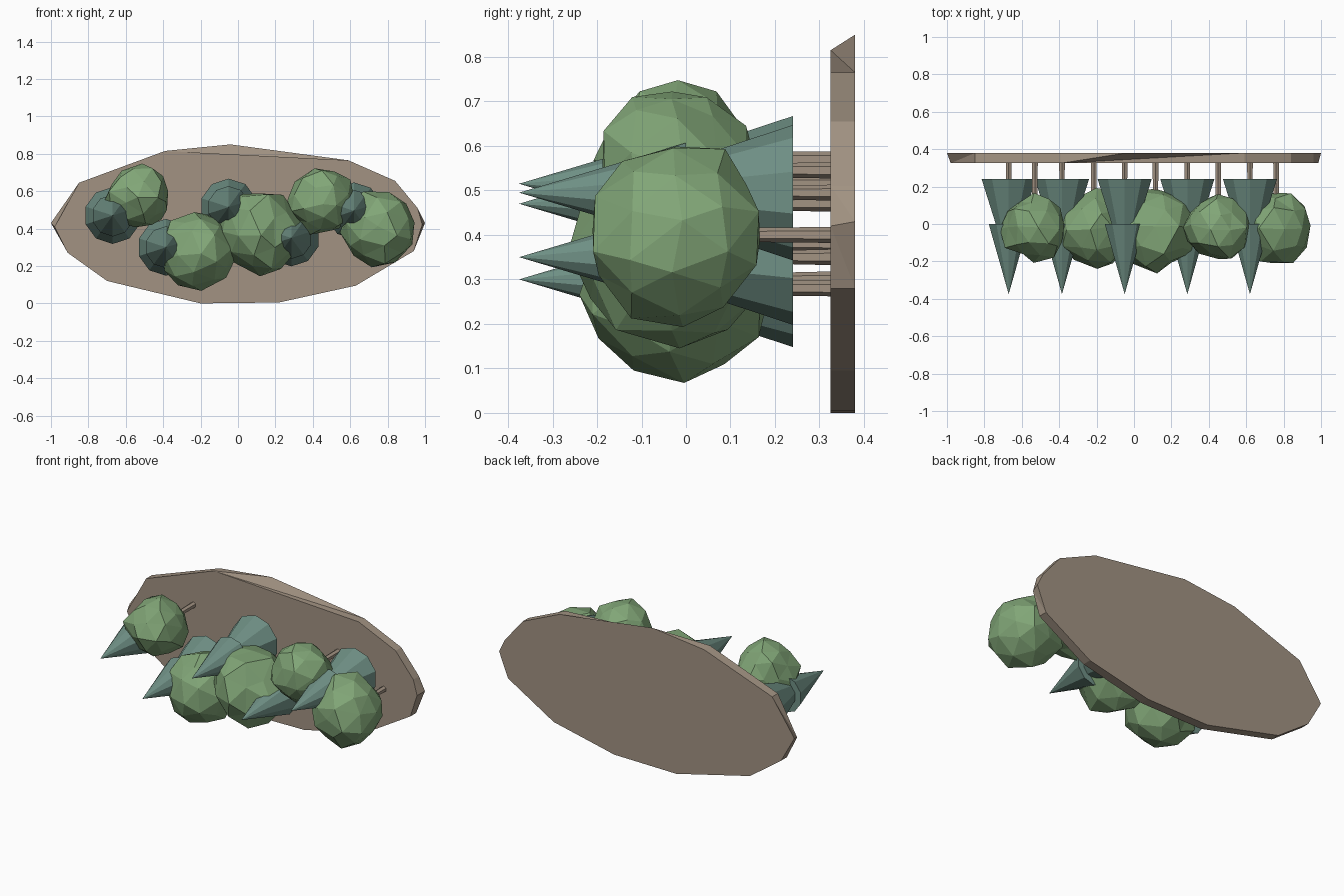
import bpy, bmesh, math, random
from mathutils import Matrix, Vector

random.seed(4)
cube = bpy.data.objects.get("Cube")
if cube:
    bpy.data.objects.remove(cube, do_unlink=True)


def material(name, rgb):
    m = bpy.data.materials.new(name)
    m.use_nodes = True
    m.diffuse_color = (*rgb, 1)
    m.node_tree.nodes["Principled BSDF"].inputs["Base Color"].default_value = (*rgb, 1)
    return m


earth = material("earth brown", (0.36, 0.29, 0.225))
leaf = material("leaf green", (0.22, 0.38, 0.185))
pine = material("pine green", (0.16, 0.28, 0.235))


def finish(bm, name, mat):
    bmesh.ops.recalc_face_normals(bm, faces=bm.faces)
    mesh = bpy.data.meshes.new(name)
    bm.to_mesh(mesh)
    bm.free()
    mesh.materials.append(mat)
    bpy.context.collection.objects.link(bpy.data.objects.new(name, mesh))


def cone(bm, x, z, back, front, r_back, r_front, sides):
    """Cone or post lying along y, tapering towards the front."""
    place = Matrix.Translation((x, (back + front) / 2, z)) @ Matrix.Rotation(math.pi / 2, 4, "X")
    bmesh.ops.create_cone(bm, cap_ends=True, segments=sides, radius1=r_back,
                          radius2=r_front, depth=back - front, matrix=place)


def trunk(name, x, z, front):
    bm = bmesh.new()
    cone(bm, x, z, 0.33, front, 0.018, 0.015, 6)
    finish(bm, name, earth)


# Ground slab: an irregular oval whose back rim has one extra corner
rim = [(-0.39, 0.815), (0.59, 0.765), (0.84, 0.655), (0.96, 0.51), (0.985, 0.42),
       (0.94, 0.28), (0.63, 0.095), (0.22, 0.005), (-0.2, 0), (-0.7, 0.12),
       (-0.91, 0.27), (-0.98, 0.41), (-0.85, 0.645)]
back_rim = [(-0.04, 0.85)] + rim[1:4] + [(1, 0.43)] + rim[5:11] + [(-1, 0.43)] + rim[12:]
bm = bmesh.new()
near = [bm.verts.new((x, 0.325, z)) for x, z in rim]
far = [bm.verts.new((x, 0.38, z)) for x, z in back_rim]
corner = bm.verts.new((-0.39, 0.38, 0.81))
bm.faces.new(near)
bm.faces.new(far + [corner])
for i in range(len(rim) - 1):
    bm.faces.new((near[i], near[i + 1], far[i + 1]))
    bm.faces.new((near[i], far[i + 1], far[i]))
bm.faces.new((near[-1], near[0], corner, far[-1]))
bm.faces.new((near[0], far[0], corner))
finish(bm, "ground_slab", earth)

# Conifers: two stacked cones on a thin trunk
for i, (x, z) in enumerate([(-0.67, 0.47), (-0.385, 0.30), (-0.05, 0.515),
                            (0.285, 0.35), (0.62, 0.495)], 1):
    trunk(f"conifer_trunk_{i}", x, z, 0.2)
    bm = bmesh.new()
    cone(bm, x, z, 0.24, -0.22, 0.152, 0, 10)
    cone(bm, x, z, 0, -0.375, 0.112, 0, 10)
    finish(bm, f"conifer_foliage_{i}", pine)

# Round trees: slightly lumpy faceted crowns on thin trunks
for i, (x, z, r) in enumerate([(-0.53, 0.57, 0.175), (-0.215, 0.28, 0.203), (0.115, 0.38, 0.226),
                               (0.45, 0.545, 0.176), (0.76, 0.4, 0.203)], 1):
    trunk(f"round_tree_trunk_{i}", x, z, 0.05)
    bm = bmesh.new()
    bmesh.ops.create_icosphere(bm, subdivisions=2, radius=r)
    spin = Matrix.Rotation(random.uniform(0, 6), 3, "Y") @ Matrix.Rotation(math.pi / 2, 3, "X")
    for v in bm.verts:
        lump = Vector([random.uniform(-0.09, 0.09) * r for _ in range(3)])
        v.co = spin @ (v.co + lump) + Vector((x, -0.02, z))
    finish(bm, f"round_tree_crown_{i}", leaf)
